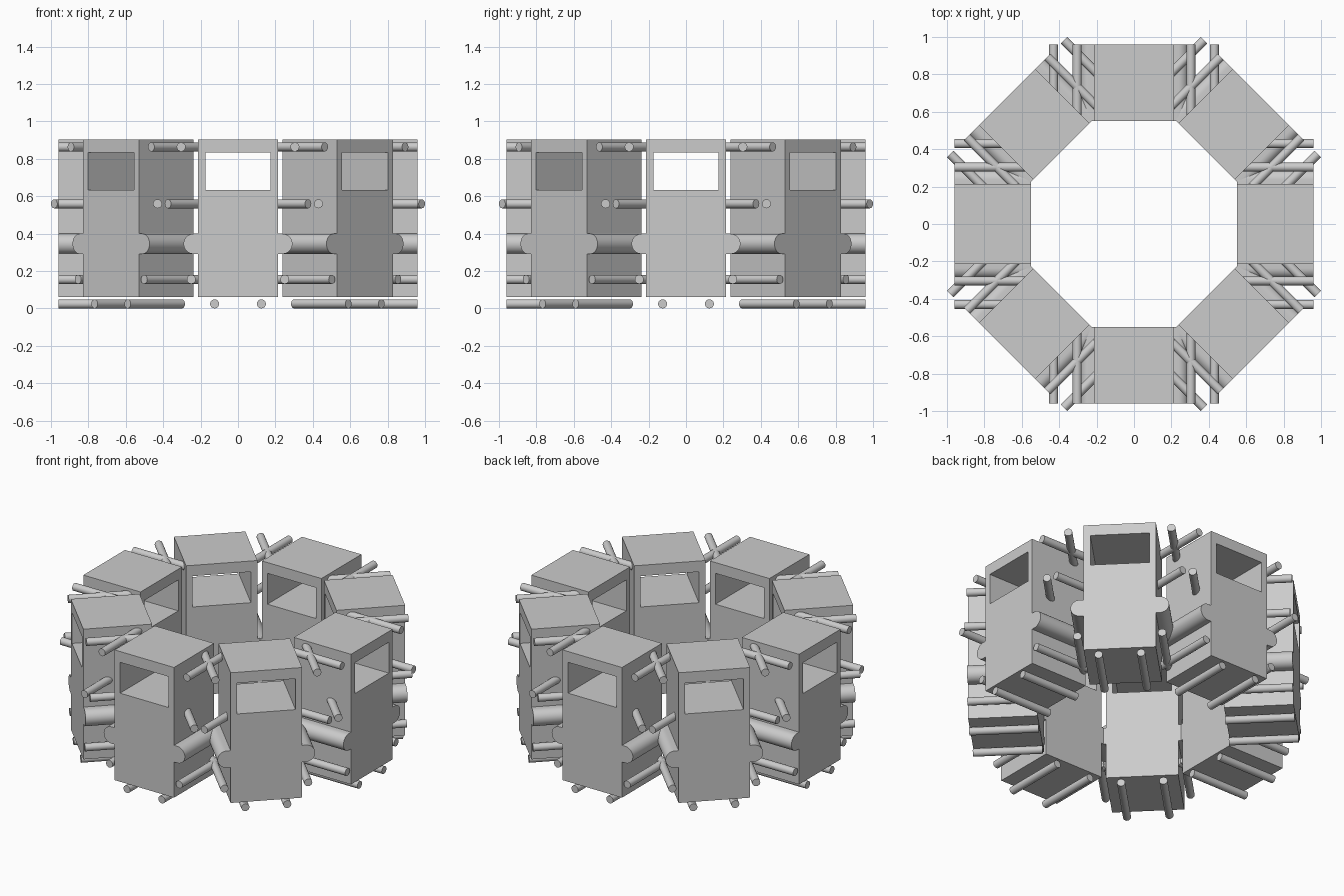
import bpy, bmesh
from math import pi, sin, cos
from mathutils import Matrix

cube = bpy.data.objects.get("Cube")
if cube:
    bpy.data.objects.remove(cube, do_unlink=True)

INNER, OUTER = 0.55, 0.96
DEPTH, MIDDLE = OUTER - INNER, (OUTER + INNER) / 2

grey = bpy.data.materials.new("plain grey")
grey.use_nodes = True
GREY = (0.6, 0.6, 0.6, 1)
grey.diffuse_color = GREY
grey.node_tree.nodes["Principled BSDF"].inputs["Base Color"].default_value = GREY


def smooth(obj):
    bpy.ops.object.select_all(action="DESELECT")
    obj.select_set(True)
    bpy.context.view_layer.objects.active = obj
    bpy.ops.object.shade_smooth_by_angle(angle=pi / 6)


def cabin_mesh():
    """Cabin profile with round side bulges and a window tunnel, extruded in depth."""
    half, low, high = 0.213, 0.06, 0.904
    bulge_x, bulge_z, r = 0.237, 0.345, 0.054
    steps = 16
    arc = [(bulge_x + r * cos(a), bulge_z + r * sin(a))
           for a in (-pi / 2 + pi * i / steps for i in range(steps + 1))]
    side = [(half, low), (half, bulge_z - r)] + arc + [(half, bulge_z + r), (half, high)]
    outline = side + [(-x, z) for x, z in reversed(side)]
    window = [(-0.174, 0.634), (-0.174, 0.834), (0.174, 0.834), (0.174, 0.634)]

    curve = bpy.data.curves.new("cabin_profile", "CURVE")
    curve.dimensions = "2D"
    curve.fill_mode = "BOTH"
    curve.extrude = DEPTH / 2
    for points in (outline, window):
        spline = curve.splines.new("POLY")
        spline.points.add(len(points) - 1)
        for p, (x, z) in zip(spline.points, points):
            p.co = (x, z, 0, 1)
        spline.use_cyclic_u = True
    helper = bpy.data.objects.new("profile_helper", curve)
    bpy.context.collection.objects.link(helper)
    bpy.context.view_layer.update()
    mesh = bpy.data.meshes.new_from_object(
        helper.evaluated_get(bpy.context.evaluated_depsgraph_get()))
    bpy.data.objects.remove(helper, do_unlink=True)

    # Stand the profile up, move it out to the ring and weld caps to sides
    bm = bmesh.new()
    bm.from_mesh(mesh)
    bm.transform(Matrix.Translation((0, -MIDDLE, 0)) @ Matrix.Rotation(pi / 2, 4, "X"))
    bmesh.ops.remove_doubles(bm, verts=bm.verts, dist=1e-4)
    bmesh.ops.dissolve_limit(bm, angle_limit=0.01, verts=bm.verts, edges=bm.edges)
    bmesh.ops.recalc_face_normals(bm, faces=bm.faces)
    bm.to_mesh(mesh)
    bm.free()
    return mesh


def rods_mesh():
    """Mirrored pairs of rods running along the cabin's depth."""
    bm = bmesh.new()
    for x, z in ((0.125, 0.024), (0.25, 0.155), (0.43, 0.559), (0.304, 0.863)):
        for s in (-1, 1):
            bmesh.ops.create_cone(
                bm, cap_ends=True, segments=24, radius1=0.024, radius2=0.024, depth=DEPTH,
                matrix=Matrix.Translation((s * x, -MIDDLE, z)) @ Matrix.Rotation(pi / 2, 4, "X"))
    mesh = bpy.data.meshes.new("rods")
    bm.to_mesh(mesh)
    bm.free()
    return mesh


# Ring of eight cabins sharing the same two meshes
for name, mesh in (("cabin", cabin_mesh()), ("rods", rods_mesh())):
    mesh.materials.clear()
    mesh.materials.append(grey)
    for i in range(8):
        obj = bpy.data.objects.new(f"{name}_{i + 1}", mesh)
        obj.rotation_euler.z = i * pi / 4
        bpy.context.collection.objects.link(obj)
        if i == 0:
            smooth(obj)
